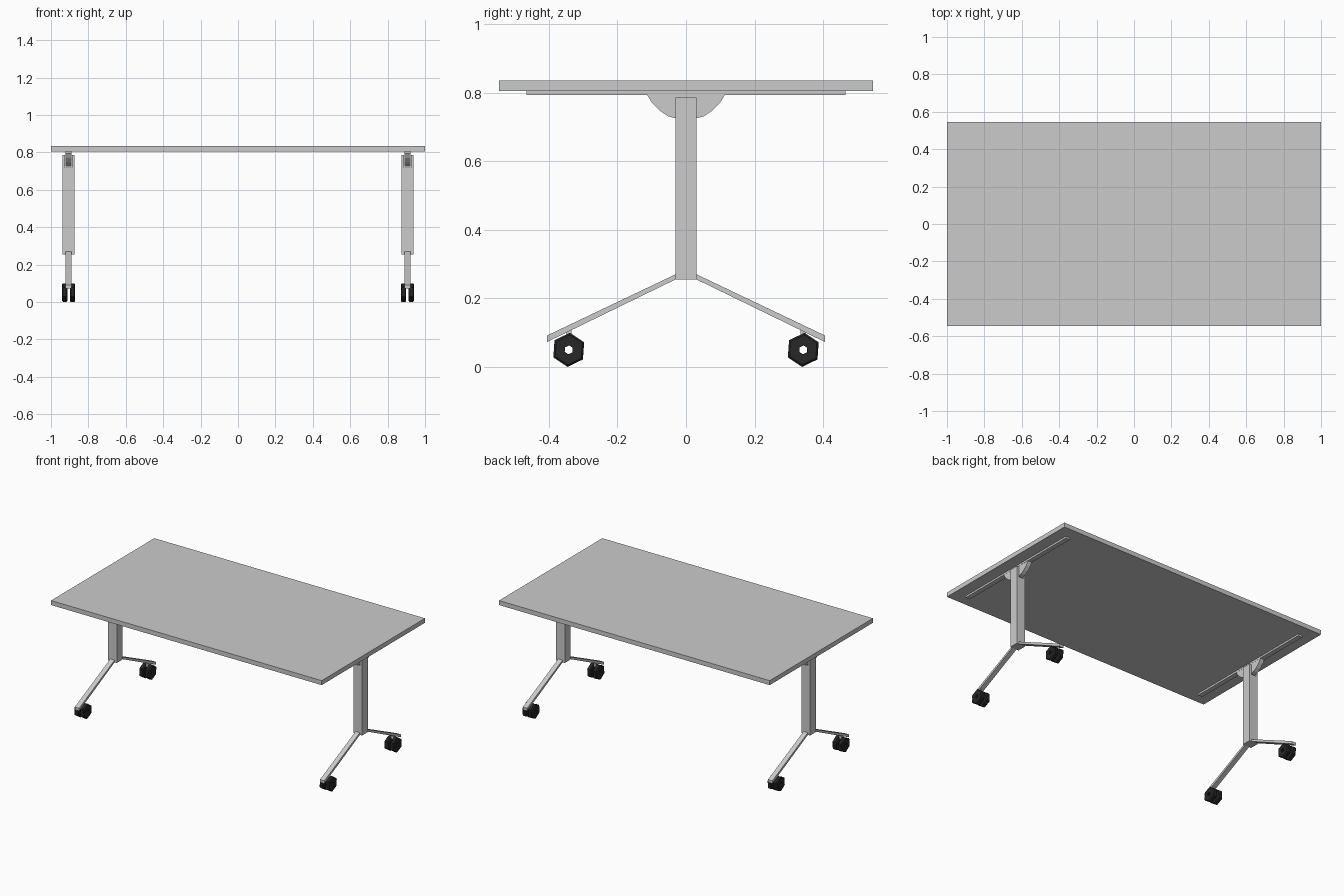
import bpy, bmesh
from math import cos, sin, radians, tau
from mathutils import Vector

if "Cube" in bpy.data.objects:
    bpy.data.objects.remove(bpy.data.objects["Cube"])

X = 0.906          # leg frame distance from centre
HALF = 0.016       # half thickness of rail, bracket and feet

rubber = bpy.data.materials.new("black_rubber")
rubber.diffuse_color = (0.02, 0.02, 0.02, 1)
rubber.use_nodes = True
rubber.node_tree.nodes["Principled BSDF"].inputs["Base Color"].default_value = rubber.diffuse_color


def add_object(name, bm, mat=None):
    bmesh.ops.recalc_face_normals(bm, faces=bm.faces)
    mesh = bpy.data.meshes.new(name)
    bm.to_mesh(mesh)
    bm.free()
    if mat:
        mesh.materials.append(mat)
    obj = bpy.data.objects.new(name, mesh)
    bpy.context.collection.objects.link(obj)
    return obj


def prism(name, points, direction):
    """Extrude a flat closed outline along a vector."""
    bm = bmesh.new()
    face = bm.faces.new([bm.verts.new(p) for p in points])
    ext = bmesh.ops.extrude_face_region(bm, geom=[face], use_keep_orig=True)
    moved = [v for v in ext["geom"] if isinstance(v, bmesh.types.BMVert)]
    bmesh.ops.translate(bm, verts=moved, vec=Vector(direction))
    return add_object(name, bm)


def box(name, x0, x1, y0, y1, z0, z1):
    return prism(name, [(x0, y0, z0), (x1, y0, z0), (x1, y1, z0), (x0, y1, z0)],
                 (0, 0, z1 - z0))


def wheel(name, x, y, z):
    """Six-sided ring with chamfered tread, turned about the x axis."""
    w = 0.0145
    profile = [(-w, 0.013), (-w, 0.044), (-w * 0.6, 0.05),
               (w * 0.6, 0.05), (w, 0.044), (w, 0.013)]
    bm = bmesh.new()
    rings = []
    for i in range(6):
        a = tau * i / 6 + radians(86)
        rings.append([bm.verts.new((x + dx, y + r * cos(a), z + r * sin(a)))
                      for dx, r in profile])
    for i in range(6):
        a, b = rings[i], rings[(i + 1) % 6]
        for j in range(6):
            k = (j + 1) % 6
            bm.faces.new((a[j], a[k], b[k], b[j]))
    return add_object(name, bm, rubber)


# Table top
box("table_top", -1, 1, -0.545, 0.545, 0.805, 0.835)

for side, sx in (("left", -X), ("right", X)):
    # Rail under the top
    box(f"{side}_rail", sx - HALF, sx + HALF, -0.465, 0.465, 0.793, 0.805)

    # Rounded tilt bracket
    arc = [(0.113, 0.793), (0.099, 0.770), (0.076, 0.747), (0.052, 0.731), (0.029, 0.725)]
    outline = arc + [(-y, z) for y, z in reversed(arc)]
    prism(f"{side}_tilt_bracket", [(sx - HALF + 0.001, y, z) for y, z in outline],
          (2 * HALF - 0.002, 0, 0))

    # Column, slotted at the top for the bracket
    u = [(-0.032, 0.255), (0.032, 0.255), (0.032, 0.786), (0.018, 0.786),
         (0.018, 0.718), (-0.018, 0.718), (-0.018, 0.786), (-0.032, 0.786)]
    prism(f"{side}_column", [(sx + x, -0.031, z) for x, z in u], (0, 0.062, 0))

    for end, s in (("front", -1), ("back", 1)):
        # Sloping foot
        foot = [(0.029, 0.256), (0.029, 0.271), (0.405, 0.092), (0.405, 0.073)]
        prism(f"{side}_{end}_foot", [(sx - HALF, s * y, z) for y, z in foot],
              (2 * HALF, 0, 0))
        # Caster stem and twin wheels
        box(f"{side}_{end}_caster_stem", sx - 0.008, sx + 0.008,
            s * 0.342 - 0.008, s * 0.342 + 0.008, 0.08, 0.112)
        for tag, d in (("a", -0.021), ("b", 0.021)):
            wheel(f"{side}_{end}_caster_wheel_{tag}", sx + d, s * 0.342, 0.05)
